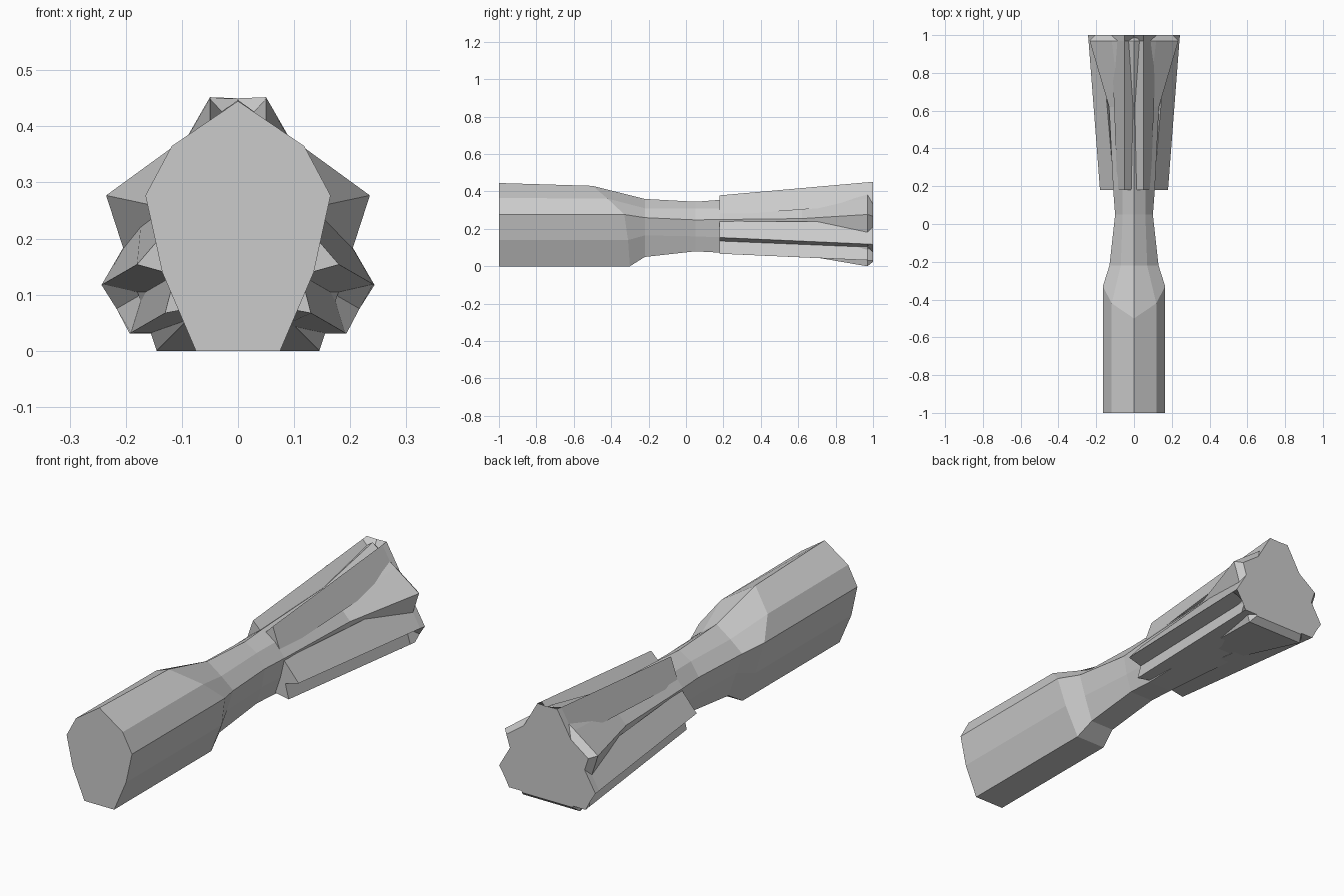
import bpy, bmesh, math
from mathutils import Vector

if "Cube" in bpy.data.objects:
    bpy.data.objects.remove(bpy.data.objects["Cube"])


def loft(name, rings):
    """Skin a list of equal-length closed rings and cap both ends."""
    bm = bmesh.new()
    loops = [[bm.verts.new(p) for p in ring] for ring in rings]
    n = len(loops[0])
    for a, b in zip(loops, loops[1:]):
        for i in range(n):
            j = (i + 1) % n
            bm.faces.new((a[i], a[j], b[j], b[i]))
    bm.faces.new(loops[0])
    bm.faces.new(loops[-1])
    bmesh.ops.recalc_face_normals(bm, faces=bm.faces)
    me = bpy.data.meshes.new(name)
    bm.to_mesh(me)
    bm.free()
    ob = bpy.data.objects.new(name, me)
    bpy.context.collection.objects.link(ob)
    return ob


def mirrored(half):
    """Half ring from apex (x=0) downwards, mirrored into a full ring."""
    return half + [(-x, y, z) for x, y, z in reversed(half) if x > 0]


# Handle, neck and flared core: pentagon with split sides
stations = [
    (-1.0, [(0, .445), (.118, .365), (.165, .277), (.135, .14), (.075, 0)]),
    ((-.5, -.42, -.33, -.31, -.3),
     [(0, .43), (.118, .362), (.165, .277), (.135, .14), (.075, 0)]),
    (-.22, [(0, .36), (.07, .31), (.13, .26), (.10, .165), (.06, .05)]),
    (.05, [(0, .345), (.06, .31), (.10, .248), (.085, .16), (.06, .08)]),
    (.18, [(0, .355), (.062, .31), (.11, .25), (.088, .155), (.06, .073)]),
    (.62, [(0, .375), (.075, .315), (.132, .255), (.107, .155), (.085, .06)]),
    (.97, [(0, .447), (.118, .362), (.235, .277), (.19, .138), (.145, 0)]),
]
rings = []
for ys, pts in stations:
    ys = ys if isinstance(ys, tuple) else (ys,) * 5
    rings.append(mirrored([(x, y, z) for y, (x, z) in zip(ys, pts)]))
# bevelled end
rings.append([(x * .88, 1.0, .2 + (z - .2) * .88) for x, _, z in rings[-1]])
loft("handle_and_core", rings)


# Three grooved fins around the flared head
def fin_ring(y, tip, notch, base, angle):
    prof = [(-base[0], base[1]), (-.05, tip), (0, notch), (.05, tip), base]
    c, s = math.cos(angle), math.sin(angle)
    return [(x * c - z * s, y, .2 + x * s + z * c) for x, z in prof]


for i, side in enumerate(("top", "left", "right")):
    a = math.radians(120 * i)
    loft("fin_" + side, [
        fin_ring(.18, .179, .13, (.088, .07), a),
        fin_ring(.97, .249, .195, (.119, .13), a),
        fin_ring(1.0, .252, .25, (.12, .13), a),
    ])
